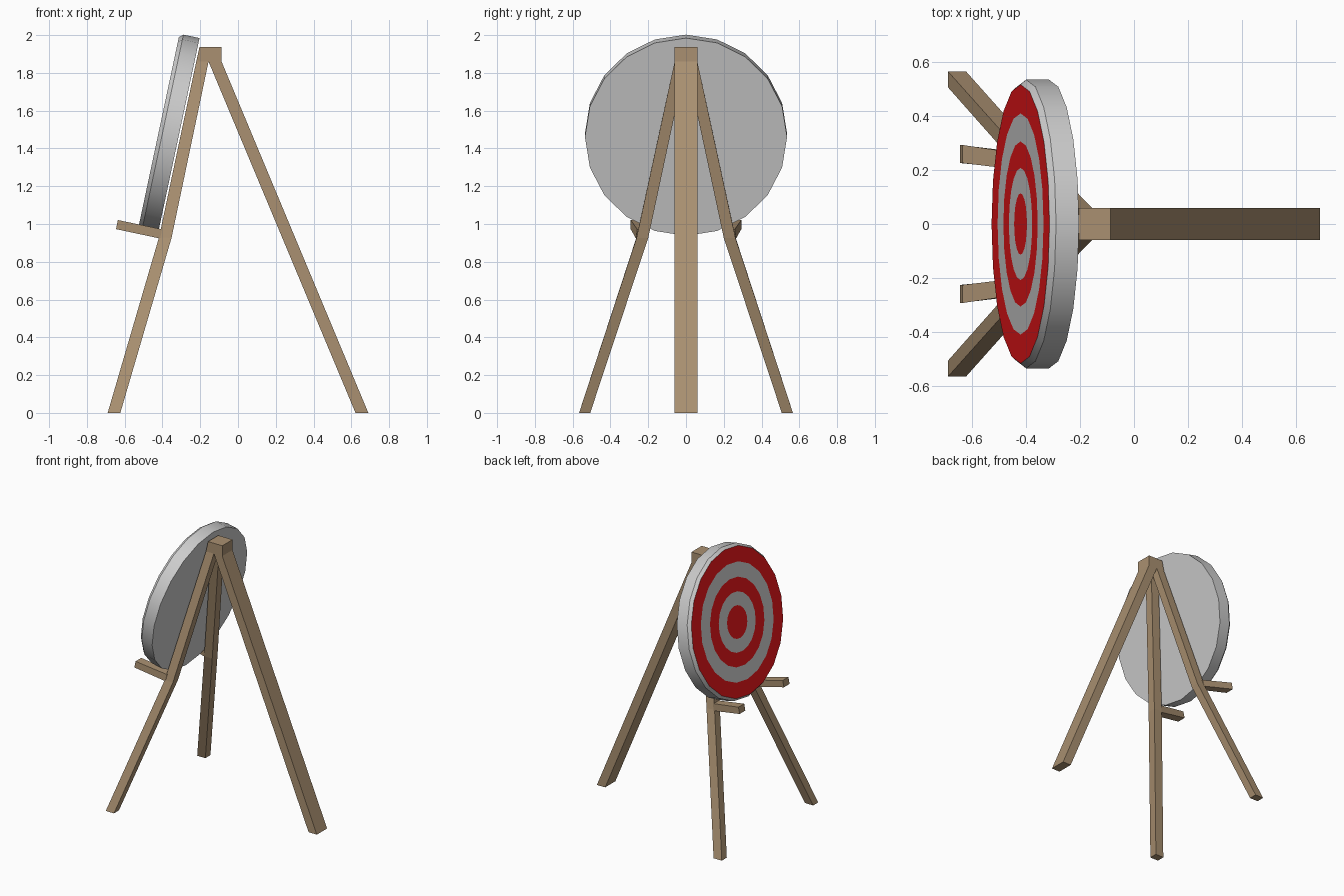
import bpy, bmesh
from math import sin, cos, pi, radians

if "Cube" in bpy.data.objects:
    bpy.data.objects.remove(bpy.data.objects["Cube"])


def material(name, color):
    m = bpy.data.materials.new(name)
    m.diffuse_color = (*color, 1)
    m.use_nodes = True
    m.node_tree.nodes["Principled BSDF"].inputs["Base Color"].default_value = m.diffuse_color
    return m


wood = material("wood", (0.40, 0.28, 0.165))
red = material("red_paint", (0.8, 0.008, 0.01))
grey = material("grey_board", (0.8, 0.8, 0.8))


def loft(name, loops, mats, face_mats=None):
    """Skin a list of equal-length vertex loops and cap both ends."""
    bm = bmesh.new()
    rings = [[bm.verts.new(p) for p in loop] for loop in loops]
    n = len(rings[0])
    for k, (a, b) in enumerate(zip(rings, rings[1:])):
        for i in range(n):
            j = (i + 1) % n
            f = bm.faces.new((a[i], a[j], b[j], b[i]))
            f.material_index = face_mats[k] if face_mats else 0
    bm.faces.new(rings[0][::-1])
    last = bm.faces.new(rings[-1])
    last.material_index = face_mats[-1] if face_mats else 0
    bmesh.ops.recalc_face_normals(bm, faces=bm.faces)
    me = bpy.data.meshes.new(name)
    bm.to_mesh(me)
    bm.free()
    for m in mats:
        me.materials.append(m)
    ob = bpy.data.objects.new(name, me)
    bpy.context.collection.objects.link(ob)
    return ob


def section(x0, x1, y0, y1, z0, z1):
    """Leg cross-section: front edge at (x0, z0), back edge at (x1, z1)."""
    return [(x0, y0, z0), (x1, y0, z1), (x1, y1, z1), (x0, y1, z0)]


def mirror_y(loops, s):
    return [[(x, s * y, z) for x, y, z in loop] for loop in loops]


# Bent front legs and the pegs that carry the board
leg = [section(-0.69, -0.623, 0.507, 0.566, 0, 0),
       section(-0.418, -0.352, 0.20, 0.262, 0.93, 0.926),
       section(-0.221, -0.156, 0.0, 0.06, 1.86, 1.86)]
peg = [[(-0.646, 0.226, 0.973), (-0.646, 0.293, 0.973),
        (-0.636, 0.293, 1.021), (-0.636, 0.226, 1.021)],
       [(-0.412, 0.203, 0.923), (-0.412, 0.265, 0.923),
        (-0.402, 0.258, 0.972), (-0.402, 0.198, 0.972)]]
for side, s in (("left", 1), ("right", -1)):
    loft(f"front_leg_{side}", mirror_y(leg, s), [wood])
    loft(f"peg_{side}", mirror_y(peg, s), [wood])

# Back leg
loft("back_leg", [section(0.622, 0.69, -0.06, 0.06, 0, 0),
                  section(-0.156, -0.087, -0.06, 0.06, 1.86, 1.86)], [wood])

# Top block joining the legs
loft("top_block", [section(-0.221, -0.087, -0.06, 0.06, 1.86, 1.86),
                   section(-0.204, -0.087, -0.06, 0.06, 1.937, 1.937)], [wood])

# Round target board: 20 sides, leaning back 12 degrees, with painted rings
tilt = radians(12)
cx, cz = -0.315, 1.461


def ring(r, d):
    pts = []
    for i in range(20):
        a = 2 * pi * i / 20
        up = r * cos(a)
        pts.append((cx - d * cos(tilt) + up * sin(tilt), r * sin(a),
                    cz + d * sin(tilt) + up * cos(tilt)))
    return pts


front = 0.108
loops = [ring(0.535, 0), ring(0.535, front - 0.021)]
loops += [ring(r, front) for r in (0.517, 0.41, 0.306, 0.208, 0.114)]
board = loft("target_board", loops, [grey, red], [0, 0, 1, 0, 1, 0, 1])
bpy.context.view_layer.objects.active = board
board.select_set(True)
bpy.ops.object.shade_smooth_by_angle(angle=radians(25))
